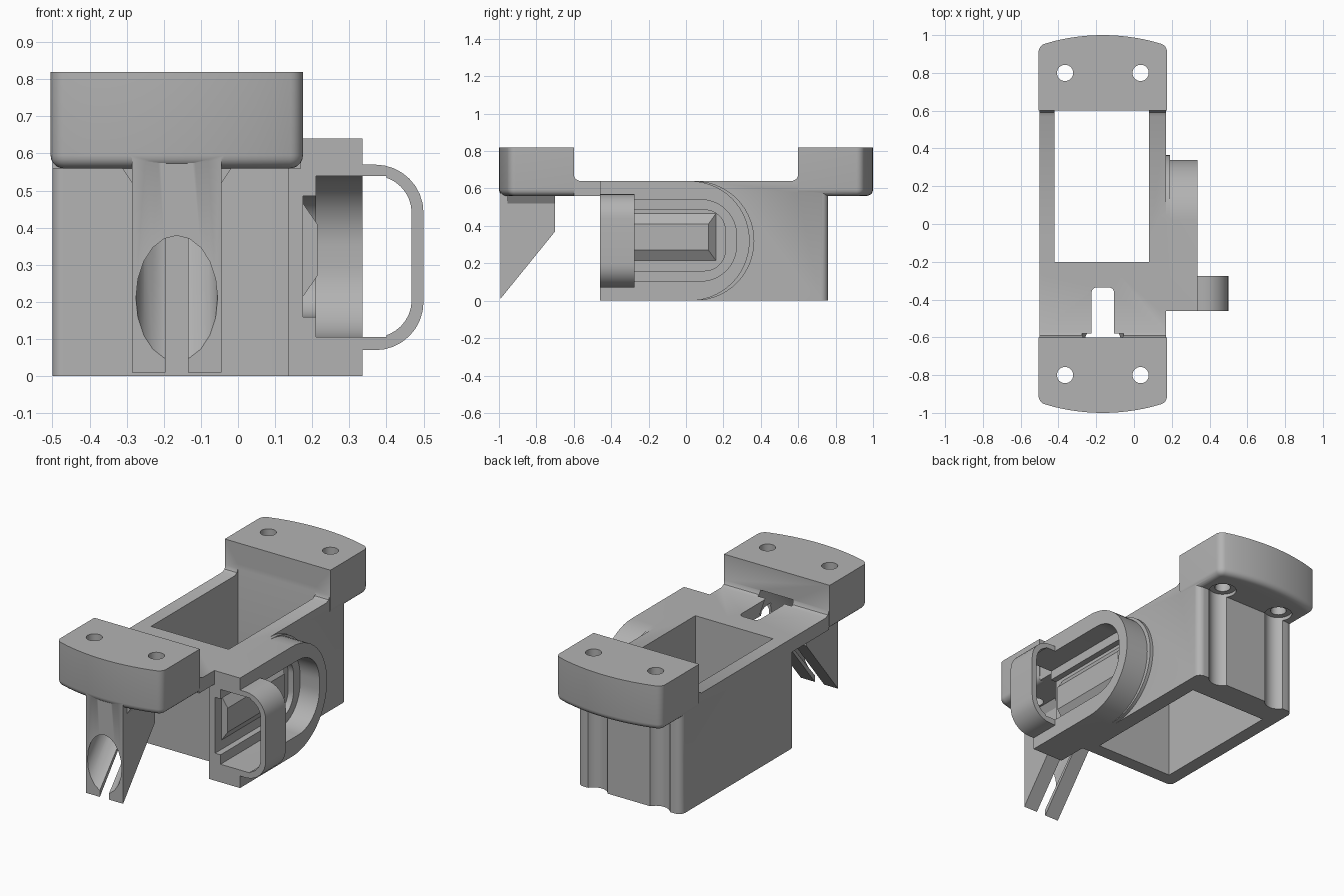
import bpy, bmesh, math
from mathutils import Vector

old = bpy.data.objects.get("Cube")
if old:
    bpy.data.objects.remove(old, do_unlink=True)

mat = bpy.data.materials.new("matte grey")
mat.use_nodes = True
GREY = (0.45, 0.45, 0.45, 1)
mat.diffuse_color = GREY
mat.node_tree.nodes["Principled BSDF"].inputs["Base Color"].default_value = GREY

CX = -0.165          # centre line of the bracket
LEFT, RIGHT = -0.5, 0.17


def rounded(points, radii, steps=8):
    """Round the corners of a 2D polygon, one radius per corner."""
    out = []
    n = len(points)
    for i, r in enumerate(radii):
        p = Vector(points[i])
        if r == 0:
            out.append(tuple(p))
            continue
        a = (Vector(points[i - 1]) - p).normalized()
        b = (Vector(points[(i + 1) % n]) - p).normalized()
        half = a.angle(b) / 2
        centre = p + (a + b).normalized() * (r / math.sin(half))
        start = p + a * (r / math.tan(half)) - centre
        end = p + b * (r / math.tan(half)) - centre
        sweep = start.angle_signed(end)
        for k in range(steps + 1):
            t = -sweep * k / steps
            c, s = math.cos(t), math.sin(t)
            out.append((centre.x + start.x * c - start.y * s,
                        centre.y + start.x * s + start.y * c))
    return out


def circle(x, y, r, n=32):
    return [(x + r * math.cos(math.tau * i / n), y + r * math.sin(math.tau * i / n))
            for i in range(n)]


def rect(a0, b0, a1, b1):
    return [(a0, b0), (a1, b0), (a1, b1), (a0, b1)]


def prism(name, points, axis, lo, hi, edit=None):
    """Extrude a 2D outline along an axis."""
    place = {"x": lambda a, b, t: (t, a, b),
             "y": lambda a, b, t: (a, t, b),
             "z": lambda a, b, t: (a, b, t)}[axis]
    bm = bmesh.new()
    low = [bm.verts.new(place(a, b, lo)) for a, b in points]
    high = [bm.verts.new(place(a, b, hi)) for a, b in points]
    bm.faces.new(low)
    bm.faces.new(high)
    for i in range(len(points)):
        j = (i + 1) % len(points)
        bm.faces.new((low[i], low[j], high[j], high[i]))
    bmesh.ops.recalc_face_normals(bm, faces=bm.faces)
    if edit:
        edit(bm)
    return add_object(name, bm)


def add_object(name, bm):
    me = bpy.data.meshes.new(name)
    bm.to_mesh(me)
    bm.free()
    me.materials.append(mat)
    ob = bpy.data.objects.new(name, me)
    bpy.context.collection.objects.link(ob)
    return ob


def combine(target, tool, operation):
    """Apply a boolean and remove the tool object."""
    mod = target.modifiers.new("cut", "BOOLEAN")
    mod.operation, mod.object, mod.solver = operation, tool, "EXACT"
    tool.hide_render = True
    deps = bpy.context.evaluated_depsgraph_get()
    me = bpy.data.meshes.new_from_object(target.evaluated_get(deps))
    target.modifiers.clear()
    target.data = me
    bpy.data.objects.remove(tool, do_unlink=True)


def add(tool):
    combine(body, tool, "UNION")


def cut(tool):
    combine(body, tool, "DIFFERENCE")


# Open-bottomed box
body = prism("bracket_body",
             rounded([(LEFT, -0.28), (RIGHT, -0.28), (RIGHT, 0.76), (LEFT, 0.76)],
                     [0.03, 0, 0.04, 0.04]), "z", 0, 0.64)

# Top plate reaching forward
add(prism("top_plate", rect(LEFT, -0.6, RIGHT, -0.1), "z", 0.56, 0.64))


# Mounting blocks with bowed outer ends and rounded undersides
def soften_bottom(bm):
    edges = [e for e in bm.edges
             if all(abs(v.co.z - 0.56) < 1e-4 for v in e.verts)
             and not all(abs(abs(v.co.y) - 0.6) < 1e-4 for v in e.verts)]
    bmesh.ops.bevel(bm, geom=edges, offset=0.035, segments=5, profile=0.5,
                    affect="EDGES")


for s in (-1, 1):
    bow = [(CX + 0.34 * t / 8, s * (1 - 0.055 * (t / 8) ** 2)) for t in range(-8, 9)]
    outline = [(CX - 0.34, s * 0.6)] + bow + [(CX + 0.34, s * 0.6)]
    radii = [0, 0.045] + [0] * (len(bow) - 2) + [0.045, 0]
    # the end points of the bow are the rounded corners
    outline[2:3] = []
    outline[-3:-2] = []
    radii = [0, 0.045] + [0] * (len(outline) - 4) + [0.045, 0]
    add(prism("mounting_block", rounded(outline, radii, 6), "z", 0.56, 0.82, soften_bottom))
    # small fillet where the block meets the plate
    add(prism("block_fillet", [(s * 0.61, 0.63), (s * 0.57, 0.63), (s * 0.57, 0.64),
                               (s * 0.59, 0.65), (s * 0.6, 0.67), (s * 0.61, 0.67)],
              "x", LEFT, RIGHT))

# Sloped front foot with a flared root
add(prism("front_foot", [(-0.992, 0.01), (-0.7, 0.37), (-0.7, 0.6), (-0.992, 0.6)],
          "x", CX - 0.12, CX + 0.12))
add(prism("foot_root", [(CX - 0.165, 0.59), (CX - 0.15, 0.565), (CX - 0.12, 0.52),
                        (CX + 0.12, 0.52), (CX + 0.15, 0.565), (CX + 0.165, 0.59)],
          "y", -0.955, -0.7))


# Side housing: flat at the front, half round at the back
def stadium(y0, y1, z0, z1, r):
    return rounded([(y0, z0), (y1, z0), (y1, z1), (y0, z1)], [0, r, r, 0], 14)


add(prism("side_housing", stadium(-0.46, 0.34, 0, 0.64, 0.319), "x", 0.135, 0.335))
add(prism("housing_flange", stadium(-0.4, 0.365, 0, 0.64, 0.319), "x", 0.14, 0.19))

# Strap loop standing out from the housing
add(prism("strap_loop", rounded(rect(0.3, 0.07, 0.5, 0.57), [0, 0.13, 0.13, 0]),
          "y", -0.46, -0.275))

# Main well and screw holes
cut(prism("well_cutter", rect(-0.42, -0.2, 0.08, 0.6), "z", -0.1, 0.7))
for x in (CX - 0.2, CX + 0.2):
    for y in (-0.8, 0.8):
        cut(prism("screw_cutter", circle(x, y, 0.043), "z", 0.4, 0.9))
    cut(prism("screw_groove_cutter", circle(x, 0.8, 0.075), "z", -0.1, 0.58))

# Stepped pocket in the housing and the opening of the loop
cut(prism("pocket_cutter", stadium(-0.6, 0.27, 0.105, 0.54, 0.19), "x", 0.21, 0.4))
cut(prism("pocket_step_cutter", stadium(-0.6, 0.21, 0.16, 0.485, 0.11), "x", 0.175, 0.25))
cut(prism("loop_cutter", rounded(rect(0.22, 0.105, 0.468, 0.54), [0, 0.1, 0.1, 0]),
          "y", -0.6, -0.25))


# Raised ridge with sloping sides inside the pocket
def taper(bm):
    for v in bm.verts:
        if v.co.x > 0.2:
            v.co.z = 0.34 + (v.co.z - 0.34) * 0.5
            if v.co.y > 0:
                v.co.y -= 0.05


add(prism("pocket_ridge", rect(-0.4, 0.2, 0.17, 0.48), "x", 0.165, 0.214, taper))

# Slot in the plate, rounded at its inner end
cut(prism("plate_slot_cutter",
          rounded(rect(CX - 0.06, -0.64, CX + 0.06, -0.335), [0, 0, 0.03, 0.03]),
          "z", 0.5, 0.67))

# Slanted channel through the foot
curve = bpy.data.curves.new("channel_path", "CURVE")
curve.dimensions = "3D"
curve.bevel_depth, curve.bevel_resolution = 0.11, 8
curve.use_fill_caps = True
spline = curve.splines.new("POLY")
path = [(-1.2, -0.033), (-0.75, 0.492), (-0.69, 0.555), (-0.63, 0.61), (-0.58, 0.645)]
spline.points.add(len(path) - 1)
for p, (y, z) in zip(spline.points, path):
    p.co = (CX, y, z, 1)
source = bpy.data.objects.new("channel_path", curve)
bpy.context.collection.objects.link(source)
tube = bpy.data.meshes.new_from_object(
    source.evaluated_get(bpy.context.evaluated_depsgraph_get()))
bm = bmesh.new()
bm.from_mesh(tube)
bmesh.ops.remove_doubles(bm, verts=bm.verts, dist=1e-4)
bmesh.ops.recalc_face_normals(bm, faces=bm.faces)
bpy.data.objects.remove(source, do_unlink=True)
cut(add_object("channel_cutter", bm))

# Slit that splits the foot into two prongs
cut(prism("foot_slit_cutter", [(-1.1, -0.1), (-0.66, -0.1), (-0.66, 0.57), (-1.1, 0.08)],
          "x", CX - 0.03, CX + 0.03))

# Smooth the curved faces, keep the corners crisp
bpy.ops.object.select_all(action="DESELECT")
body.select_set(True)
bpy.context.view_layer.objects.active = body
bpy.ops.object.shade_smooth_by_angle(angle=math.radians(30))
